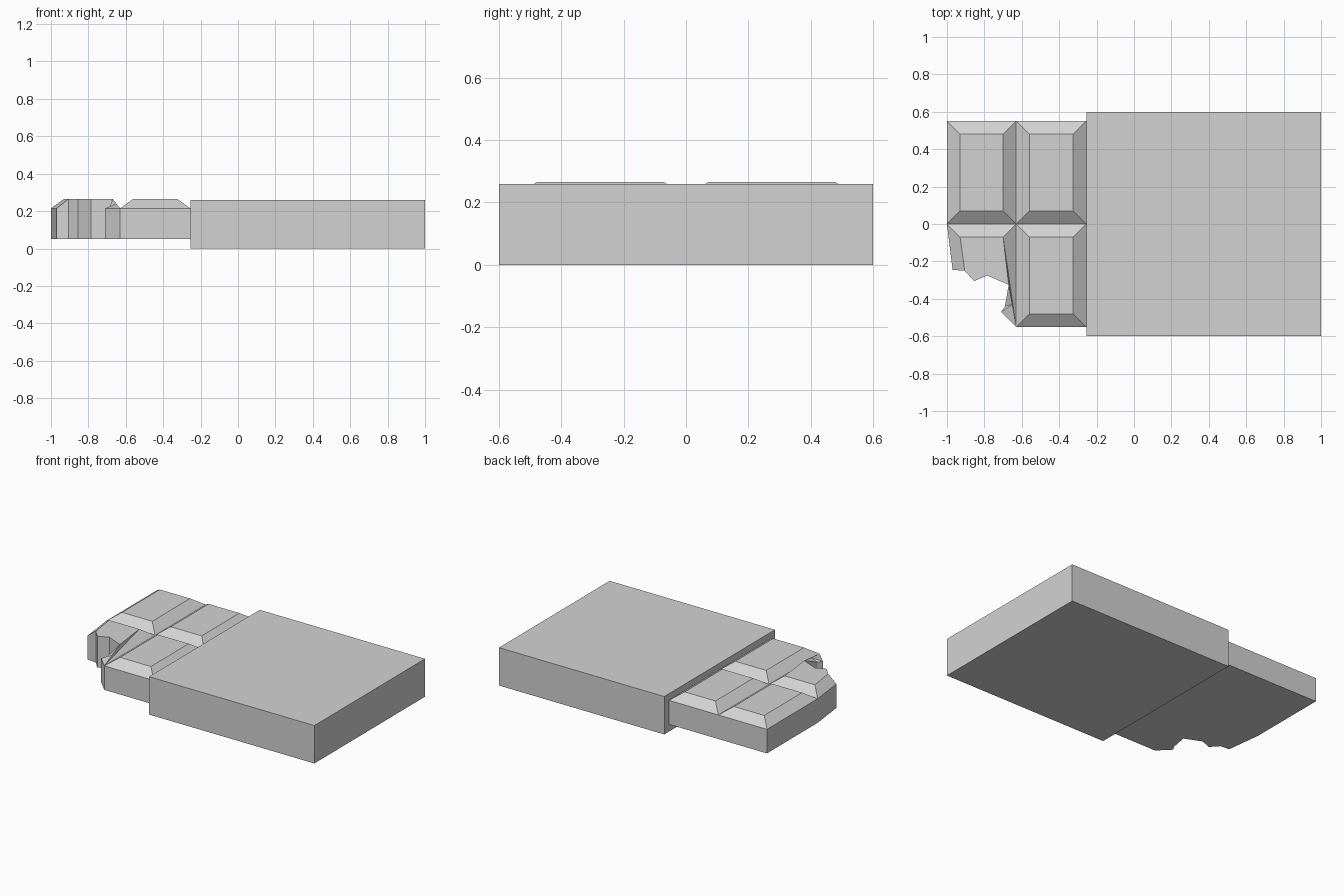
import bpy
import bmesh

cube = bpy.data.objects.get("Cube")
if cube:
    bpy.data.objects.remove(cube, do_unlink=True)

grey = bpy.data.materials.new("light_grey")
grey.use_nodes = True
colour = (0.65, 0.65, 0.65, 1)
grey.diffuse_color = colour
grey.node_tree.nodes["Principled BSDF"].inputs["Base Color"].default_value = colour

BASE, RIM, TOP = 0.05, 0.215, 0.265       # bar heights
LEFT, MID, EDGE = -1.0, -0.63, -0.255     # bar columns
DEPTH, BEVEL = 0.55, 0.07


def finish(name, bm):
    bmesh.ops.remove_doubles(bm, verts=bm.verts[:], dist=0.0005)
    bmesh.ops.recalc_face_normals(bm, faces=bm.faces[:])
    mesh = bpy.data.meshes.new(name)
    bm.to_mesh(mesh)
    bm.free()
    mesh.materials.append(grey)
    obj = bpy.data.objects.new(name, mesh)
    bpy.context.collection.objects.link(obj)
    return obj


def face(bm, points):
    bm.faces.new([bm.verts.new(p) for p in points])


def walls(bm, chain):
    # Drop vertical walls from a chain of points, skipping joints between segments
    for a, b in zip(chain, chain[1:]):
        if a[0] == b[0] == MID or a[1] == b[1] == 0:
            continue
        face(bm, [a, b, (*b[:2], BASE), (*a[:2], BASE)])


def segment(bm, x0, x1, y0, y1):
    # Whole segment with a bevelled raised top
    def ring(inset, z):
        return [(x0 + inset, y0 + inset, z), (x1 - inset, y0 + inset, z),
                (x1 - inset, y1 - inset, z), (x0 + inset, y1 - inset, z)]
    rim, top = ring(0, RIM), ring(BEVEL, TOP)
    face(bm, top)
    face(bm, ring(0, BASE))
    for i in range(4):
        j = (i + 1) % 4
        face(bm, [rim[i], rim[j], top[j], top[i]])
    walls(bm, rim + rim[:1])


def bitten_segment(bm):
    # Front outer segment with a jagged bite taken from its corner
    back_left, back_right = (LEFT, 0, RIM), (MID, 0, RIM)
    top_left, top_right = (LEFT + BEVEL, -BEVEL, TOP), (MID - BEVEL, -BEVEL, TOP)
    side = (-0.97, -0.245, RIM)
    jag = [(-0.905, -0.25, TOP), (-0.855, -0.305, TOP),
           (-0.785, -0.275, TOP), (-0.67, -0.325, TOP)]
    ridge = (-0.65, -0.43, 0.24)
    notch, tip = (-0.69, -0.44, RIM), (-0.71, -0.47, RIM)
    corner = (MID, -DEPTH, RIM)

    face(bm, [top_right, top_left] + jag)
    face(bm, [back_left, back_right, top_right, top_left])
    face(bm, [back_left, top_left, jag[0], side])
    face(bm, [back_right, corner, top_right])
    face(bm, [top_right, corner, jag[-1]])
    face(bm, [jag[-1], corner, ridge])
    face(bm, [jag[-1], ridge, notch])
    face(bm, [ridge, corner, tip])
    face(bm, [ridge, tip, notch])
    chain = [back_left, side] + jag + [notch, tip, corner]
    walls(bm, chain)
    face(bm, [(x, y, BASE) for x, y, z in chain + [back_right]])


# Segmented bar
bm = bmesh.new()
segment(bm, LEFT, MID, 0, DEPTH)
segment(bm, MID, EDGE, 0, DEPTH)
segment(bm, MID, EDGE, -DEPTH, 0)
bitten_segment(bm)
finish("segmented_bar", bm)

# Wrapper block
bm = bmesh.new()
bmesh.ops.create_cube(bm, size=1)
bmesh.ops.scale(bm, vec=(1 - EDGE, 1.2, 0.26), verts=bm.verts[:])
bmesh.ops.translate(bm, vec=((1 + EDGE) / 2, 0, 0.13), verts=bm.verts[:])
finish("wrapper", bm)
